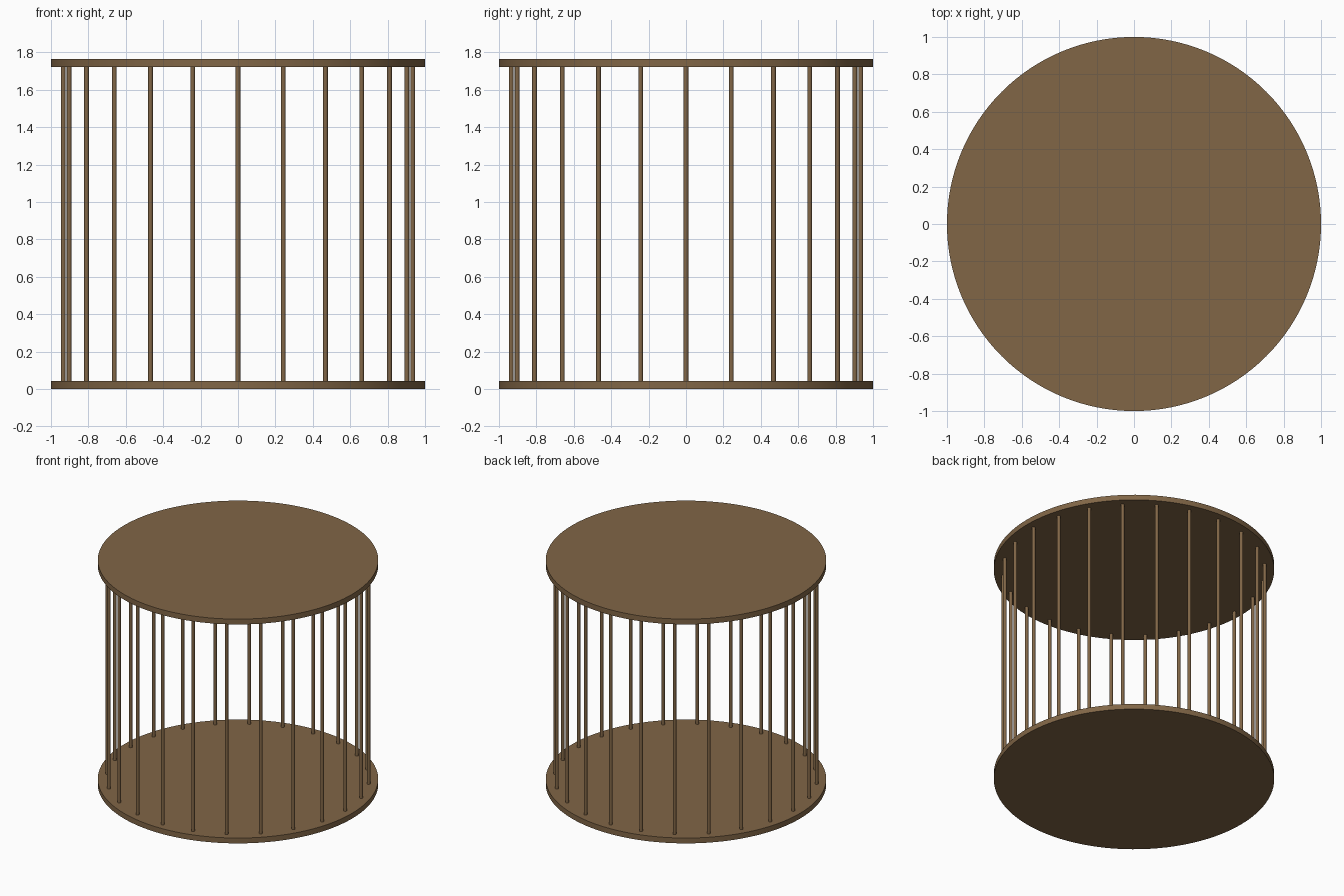
import bpy, math

if "Cube" in bpy.data.objects:
    bpy.data.objects.remove(bpy.data.objects["Cube"])

wood = bpy.data.materials.new("brown wood")
wood.diffuse_color = (0.22, 0.133, 0.062, 1)
wood.use_nodes = True
wood.node_tree.nodes["Principled BSDF"].inputs["Base Color"].default_value = wood.diffuse_color

HEIGHT, THICK = 1.765, 0.042
BAR_RING, BAR_RADIUS, BARS = 0.935, 0.0125, 24


def cylinder(name, radius, z0, z1, x=0, y=0, sides=16):
    bpy.ops.mesh.primitive_cylinder_add(vertices=sides, radius=radius, depth=z1 - z0,
                                        location=(x, y, (z0 + z1) / 2))
    ob = bpy.context.object
    ob.name = name
    ob.data.materials.append(wood)
    bpy.ops.object.shade_smooth_by_angle(angle=math.radians(40))
    return ob


# Round floor and roof plates
cylinder("floor_plate", 1.0, 0, THICK, sides=128)
cylinder("roof_plate", 1.0, HEIGHT - THICK, HEIGHT, sides=128)

# Ring of thin upright bars
for i in range(BARS):
    a = math.tau * i / BARS
    cylinder(f"bar_{i + 1}", BAR_RADIUS, THICK, HEIGHT - THICK,
             BAR_RING * math.cos(a), BAR_RING * math.sin(a))
